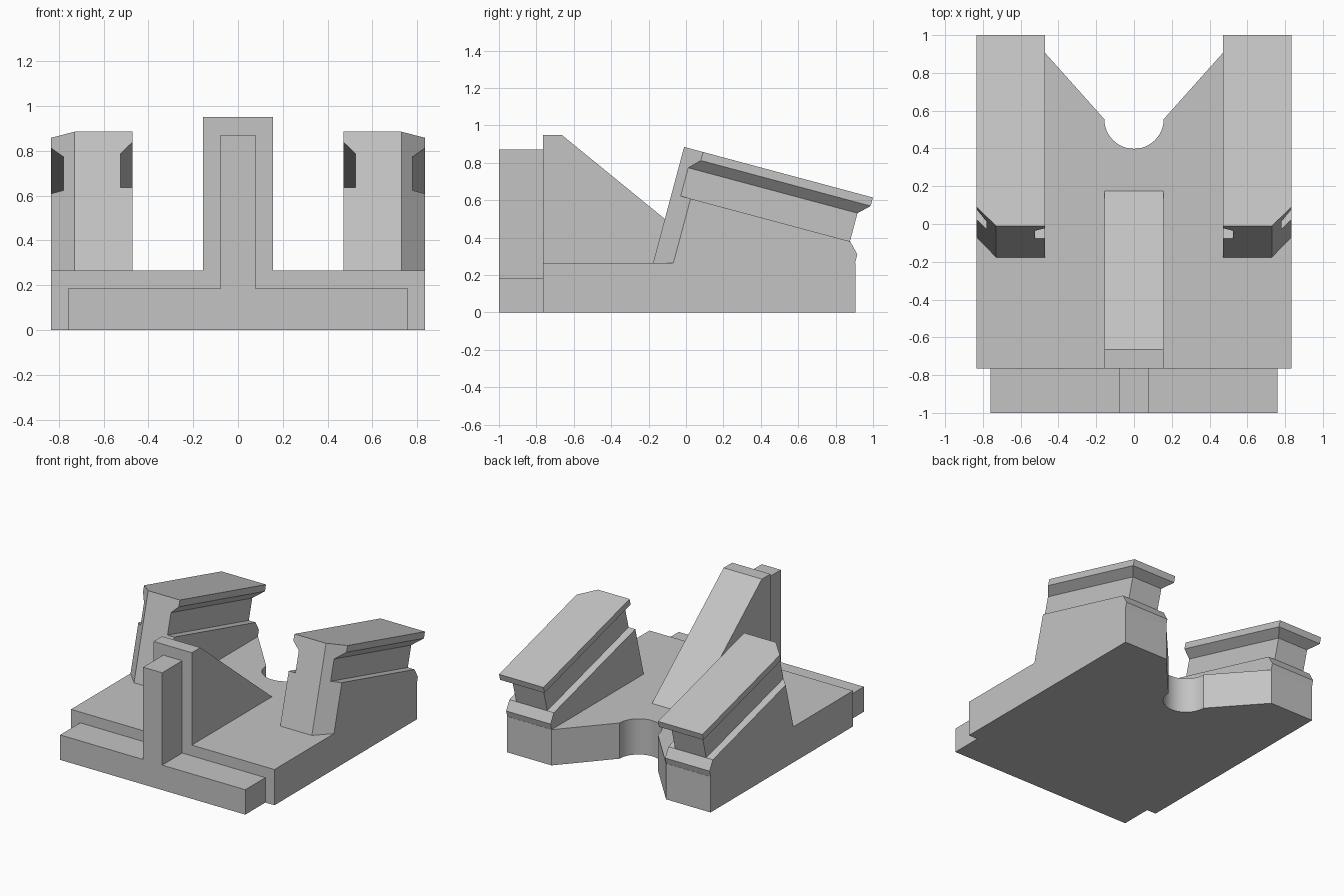
import bpy, bmesh
from math import sin, cos, pi, radians

cube = bpy.data.objects.get("Cube")
if cube:
    bpy.data.objects.remove(cube, do_unlink=True)

grey = bpy.data.materials.new("light grey")
grey.use_nodes = True
grey.diffuse_color = (0.55, 0.55, 0.55, 1)
grey.node_tree.nodes["Principled BSDF"].inputs["Base Color"].default_value = (0.55, 0.55, 0.55, 1)


def loft(name, rings):
    """Closed solid through a stack of equal-length point rings."""
    bm = bmesh.new()
    loops = [[bm.verts.new(p) for p in ring] for ring in rings]
    count = len(loops[0])
    bm.faces.new(loops[0])
    bm.faces.new(loops[-1])
    for a, b in zip(loops, loops[1:]):
        for i in range(count):
            j = (i + 1) % count
            bm.faces.new((a[i], a[j], b[j], b[i]))
    bmesh.ops.recalc_face_normals(bm, faces=bm.faces)
    mesh = bpy.data.meshes.new(name)
    bm.to_mesh(mesh)
    bm.free()
    mesh.materials.append(grey)
    obj = bpy.data.objects.new(name, mesh)
    bpy.context.collection.objects.link(obj)
    return obj


def mirrored(half):
    """Complete a profile given by its +x half."""
    return half + [(-x, v) for x, v in reversed(half)]


BASE_TOP = 0.265
FRONT = -0.765

# Base plate with a V-shaped rear notch ending in a round seat
radius, seat_y, steps = 0.157, 0.555, 24
outline = [(-0.47, 0.905), (-0.835, 0.905), (-0.835, FRONT),
           (0.835, FRONT), (0.835, 0.905), (0.47, 0.905)]
outline += [(radius * cos(pi * k / steps), seat_y - radius * sin(pi * k / steps))
            for k in range(steps + 1)]
base = loft("base_plate", [[(x, y, z) for x, y in outline] for z in (0, BASE_TOP)])
bpy.context.view_layer.objects.active = base
base.select_set(True)
bpy.ops.object.shade_smooth_by_angle(angle=radians(30))
base.select_set(False)

# Inverted-T tongue on the front
tee = mirrored([(0.76, 0), (0.76, 0.185), (0.078, 0.185), (0.078, 0.87)])
loft("front_tongue", [[(x, y, z) for x, z in tee] for y in (-1, FRONT)])

# Central sloping rib
rib = [(FRONT, BASE_TOP), (FRONT, 0.95), (-0.665, 0.95), (0.175, BASE_TOP)]
loft("center_rib", [[(x, y, z) for y, z in rib] for x in (-0.157, 0.157)])

# Tilted side rails: s runs along the rail, n is the height from its top
TILT = radians(15)
TOP_Y, TOP_Z = -0.01, 0.885
INNER, OUTER, CHAMFER = 0.47, 0.835, 0.105


def rail_ring(side, n, inset, back):
    plan = [(INNER + inset, 0), (OUTER - CHAMFER, 0),
            (OUTER - inset, CHAMFER - inset), (OUTER - inset, back), (INNER + inset, back)]
    ring = []
    for x, s in plan:
        # a missing height drops the corner onto the base plate
        h = n if n is not None else (BASE_TOP - TOP_Z + s * sin(TILT)) / cos(TILT)
        ring.append((side * x, TOP_Y + s * cos(TILT) + h * sin(TILT),
                     TOP_Z - s * sin(TILT) + h * cos(TILT)))
    return ring


# Height, groove depth and rear end of each level, from lip to foot
levels = [(0, 0, 1.045), (-0.047, 0, 1.045), (-0.102, 0.055, 0.987),
          (-0.258, 0.055, 0.987), (-0.258, 0, 0.988), (-0.315, 0, 1.043), (None, 0, 1.043)]
for name, side in (("left_rail", 1), ("right_rail", -1)):
    loft(name, [rail_ring(side, *level) for level in levels])
